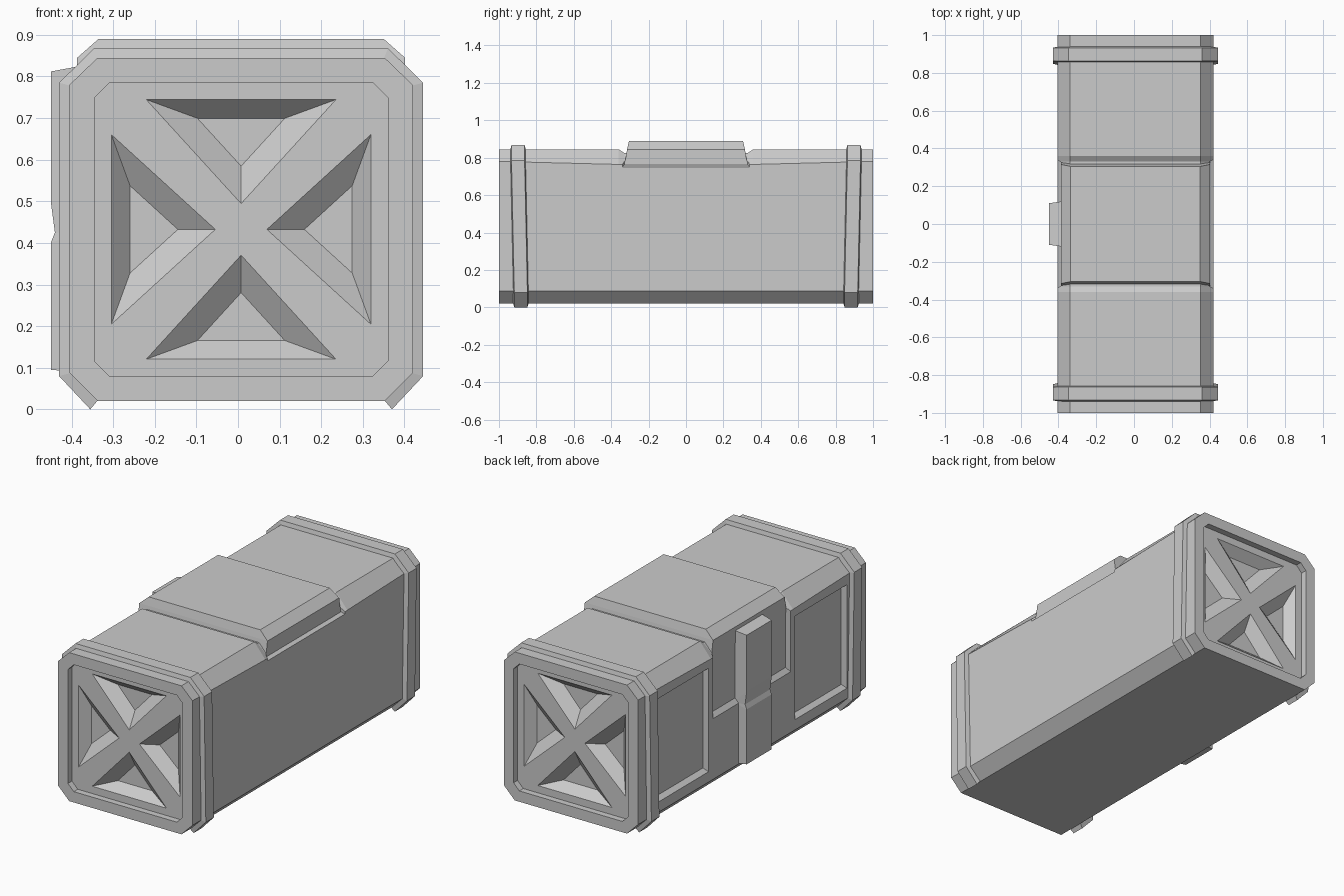
import bpy, bmesh

cube = bpy.data.objects.get("Cube")
if cube:
    bpy.data.objects.remove(cube)

CX = 0.0075  # centre line of the case body

grey = bpy.data.materials.new("light_grey")
grey.use_nodes = True
grey.diffuse_color = (0.6, 0.6, 0.6, 1)
grey.node_tree.nodes["Principled BSDF"].inputs["Base Color"].default_value = (0.6, 0.6, 0.6, 1)


def finish(name, bm):
    bmesh.ops.recalc_face_normals(bm, faces=bm.faces)
    mesh = bpy.data.meshes.new(name)
    bm.to_mesh(mesh)
    bm.free()
    mesh.materials.append(grey)
    obj = bpy.data.objects.new(name, mesh)
    bpy.context.collection.objects.link(obj)
    return obj


def hull(name, points):
    """Convex solid around the points."""
    bm = bmesh.new()
    for p in points:
        bm.verts.new(p)
    bmesh.ops.convex_hull(bm, input=bm.verts)
    loose = [v for v in bm.verts if not v.link_faces]
    bmesh.ops.delete(bm, geom=loose, context='VERTS')
    bmesh.ops.dissolve_limit(bm, angle_limit=0.01, verts=bm.verts, edges=bm.edges)
    return finish(name, bm)


def loft(name, sections):
    """Closed solid through rings with equal point counts."""
    bm = bmesh.new()
    rings = [[bm.verts.new(p) for p in s] for s in sections]
    n = len(rings[0])
    for a, b in zip(rings, rings[1:]):
        for i in range(n):
            j = (i + 1) % n
            bm.faces.new((a[i], a[j], b[j], b[i]))
    bm.faces.new(rings[0])
    bm.faces.new(rings[-1])
    return finish(name, bm)


def cut(target, points):
    cutter = hull("cutter", points)
    cutter.hide_render = True
    mod = target.modifiers.new("cut", 'BOOLEAN')
    mod.operation = 'DIFFERENCE'
    mod.solver = 'EXACT'
    mod.object = cutter
    bpy.context.view_layer.objects.active = target
    bpy.ops.object.modifier_apply(modifier=mod.name)
    bpy.data.objects.remove(cutter)


def octagon(half, low, high, c, c_top=None):
    """Chamfered square outline as (x, z) pairs."""
    t = c if c_top is None else c_top
    side = [(half - c, low), (half, low + c), (half, high - t), (half - c, high)]
    return [(CX + x, z) for x, z in side] + [(CX - x, z) for x, z in reversed(side)]


def rect(x, y0, y1, z0, z1):
    return [(x, y, z) for y in (y0, y1) for z in (z0, z1)]


# Main body, with the top dipping beside the raised lid
sections = []
for y, top, c_top in ((-1, .845, .065), (-.36, .845, .081), (-.33, .825, .063),
                      (.33, .825, .063), (.36, .845, .081), (1, .845, .065)):
    sections.append([(x, y, z) for x, z in octagon(.4125, .02, top, .0675, c_top)])
body = loft("case_body", sections)

# Recessed end panels with four triangular pockets each
MID = .4325
WALL = .035
outer_tri = [(-.228, .312), (.228, .312), (0, .062)]
inner_tri = [(-.105, .267), (.105, .267), (0, .152)]


def turn(p, k):
    for _ in range(k):
        p = (-p[1], p[0])
    return p


for s in (-1, 1):
    ring = octagon(.3525, .08, .785, .036)
    cut(body, [(x, s * y, z) for x, z in ring for y in (1.05, 1 - WALL)])
    for k in range(4):
        pts = []
        for tri, depths in ((outer_tri, (1 - WALL, 1 - WALL + .02)), (inner_tri, (1 - WALL - .05,))):
            for p in tri:
                x, z = turn(p, k)
                pts += [(CX + x, s * y, MID + z) for y in depths]
        cut(body, pts)

# Recessed panels on the latch side
for s in (-1, 1):
    cut(body, rect(-.45, s * .38, s * .835, .145, .72)
        + rect(-.405, s * .38, s * .835, .145, .72)
        + rect(-.38, s * .395, s * .82, .165, .705))

# Ledges beside the lid: deep on the latch side, narrow on the other
cut(body, rect(-.45, -.34, .34, .425, .9) + rect(-.405, -.34, .34, .425, .9)
    + rect(-.385, -.325, .325, .45, .9))
cut(body, rect(.46, -.34, .34, .75, .9) + rect(.42, -.34, .34, .75, .9)
    + rect(.40, -.33, .33, .762, .9))

# Raised lid
lid = []
for half, y, z in ((.343, .305, .89), (.394, .315, .845), (.394, .33, .755)):
    lid += [(CX + a * half, b * y, z) for a in (-1, 1) for b in (-1, 1)]
hull("lid", lid)

# Straps around sides and top, ending as small feet under the bottom chamfers
outer = [(.3625, 0), (.4375, .08), (.4375, .785), (.353, .868)]
inner = [(.34, .027), (.40, .09), (.40, .775), (.34, .835)]
for s, name in ((-1, "front_strap"), (1, "back_strap")):
    path = [(1, o, i) for o, i in zip(outer, inner)]
    path += [(-1, o, i) for _, o, i in reversed(path)]
    rings = []
    for a, (ox, oz), (ix, iz) in path:
        shift = .015 if oz < .5 else 0
        rings.append([(CX + a * ix, s * (.855 - shift), iz), (CX + a * ox, s * (.863 - shift), oz),
                      (CX + a * ox, s * (.933 - shift), oz), (CX + a * ix, s * (.941 - shift), iz)])
    loft(name, rings)

# Latch in two pieces meeting at a shallow notch
upper = [(-.38, .425), (-.44, .425), (-.45, .50), (-.45, .812), (-.38, .825)]
lower = [(-.38, .425), (-.44, .425), (-.45, .40), (-.45, .095), (-.38, .09)]
for name, profile in (("latch_upper", upper), ("latch_lower", lower)):
    hull(name, [(x, b * (.12 if x > -.4 else .11), z) for x, z in profile for b in (-1, 1)])
